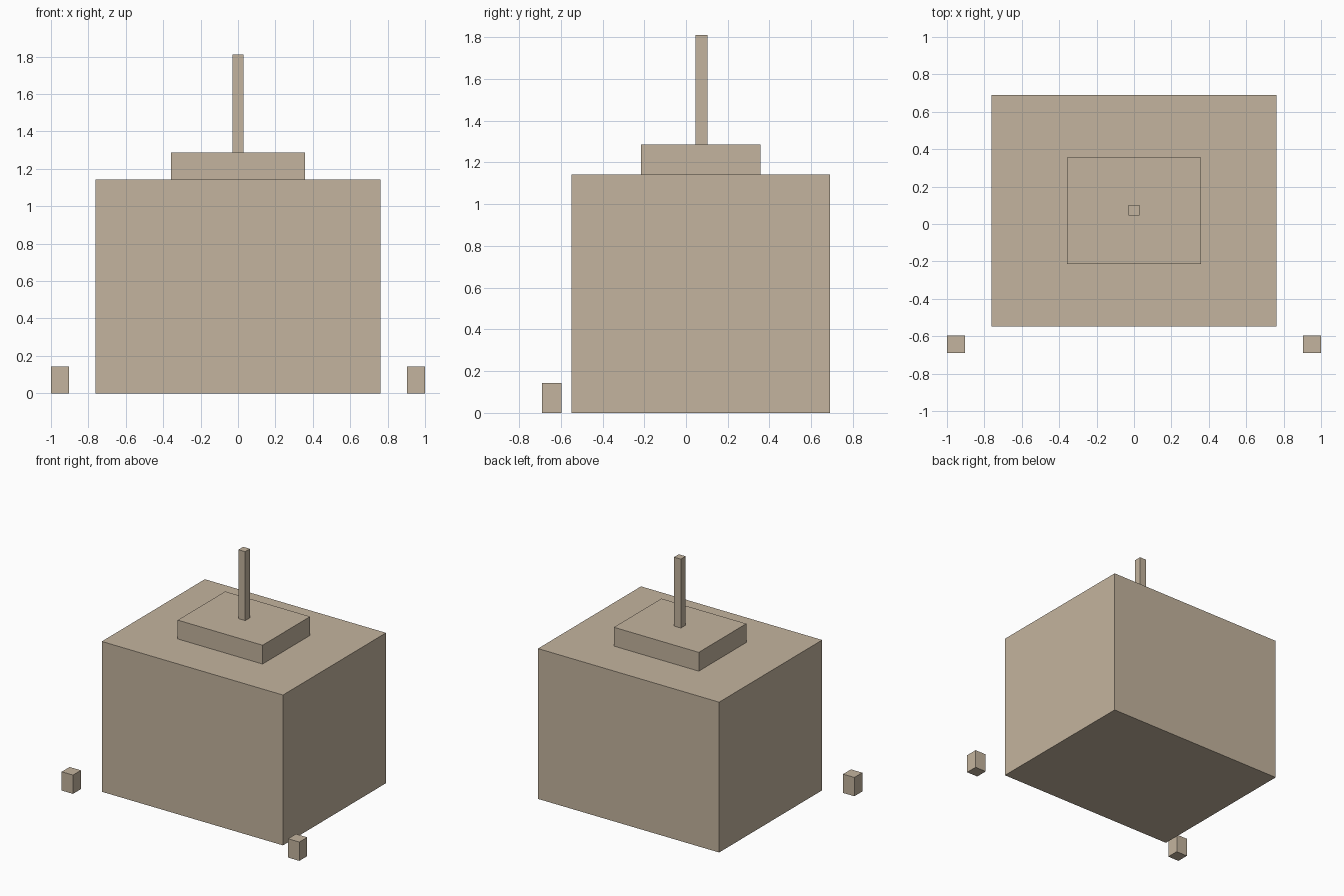
import bpy

# Remove the default cube
cube = bpy.data.objects.get("Cube")
if cube:
    bpy.data.objects.remove(cube, do_unlink=True)

# Single concrete colour
colour = (0.55, 0.456, 0.342, 1.0)
concrete = bpy.data.materials.new("warm_concrete")
concrete.use_nodes = True
concrete.diffuse_color = colour
shader = next(n for n in concrete.node_tree.nodes if n.type == "BSDF_PRINCIPLED")
shader.inputs["Base Color"].default_value = colour


def block(name, x, y, base, size):
    """Add a box centred on x, y and standing on the height base."""
    bpy.ops.mesh.primitive_cube_add(size=1, location=(x, y, base + size[2] / 2))
    obj = bpy.context.object
    obj.name = name
    obj.scale = size
    bpy.ops.object.transform_apply(location=False, rotation=False, scale=True)
    obj.data.materials.append(concrete)
    return obj


# Building body, rooftop plant room and mast
BODY_TOP, ROOM_TOP = 1.143, 1.286
block("main_building", 0, 0.071, 0, (1.524, 1.238, BODY_TOP))
block("rooftop_room", 0, 0.071, BODY_TOP, (0.714, 0.571, ROOM_TOP - BODY_TOP))
block("roof_mast", 0, 0.074, ROOM_TOP, (0.057, 0.057, 0.524))

# Pair of bollards in front of the building
for side, sign in (("left", 1), ("right", -1)):
    block(side + "_bollard", sign * 0.952, -0.643, 0, (0.095, 0.095, 0.143))
